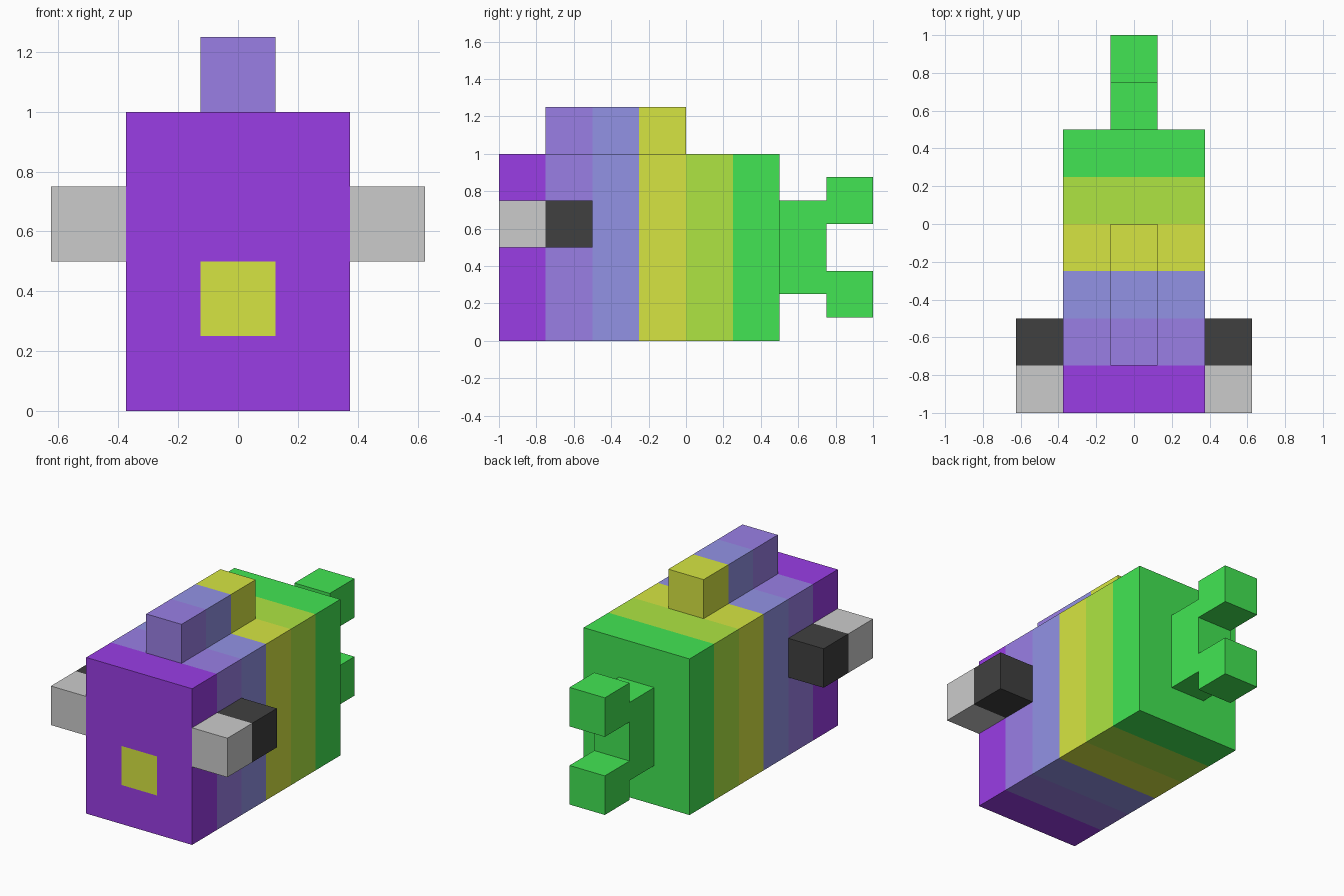
import bpy
import bmesh
from mathutils import Vector

if "Cube" in bpy.data.objects:
    bpy.data.objects.remove(bpy.data.objects["Cube"])

U = 0.25  # one block


def material(name, r, g, b):
    m = bpy.data.materials.new(name)
    m.diffuse_color = (r / 255, g / 255, b / 255, 1)
    m.use_nodes = True
    m.node_tree.nodes["Principled BSDF"].inputs["Base Color"].default_value = m.diffuse_color
    return m


STRIPES = [material("purple", 82, 12, 200), material("violet", 82, 54, 200),
           material("blue", 74, 74, 200), material("yellow", 172, 200, 14),
           material("lime", 108, 200, 14), material("green", 14, 200, 22)]
BLACK = material("black", 13, 13, 13)


def finish(name, bm, mats):
    bmesh.ops.recalc_face_normals(bm, faces=bm.faces)
    me = bpy.data.meshes.new(name)
    bm.to_mesh(me)
    bm.free()
    for m in mats:
        me.materials.append(m)
    ob = bpy.data.objects.new(name, me)
    bpy.context.collection.objects.link(ob)
    return ob


def box(lo, hi):
    bm = bmesh.new()
    bmesh.ops.create_cube(bm, size=1)
    lo, hi = Vector(lo), Vector(hi)
    for v in bm.verts:
        v.co = [(lo[i] + hi[i]) / 2 + v.co[i] * (hi[i] - lo[i]) for i in range(3)]
    return bm


def cut(bm, faces, co, no):
    geom = set(faces)
    for f in faces:
        geom.update(f.verts, f.edges)
    bmesh.ops.bisect_plane(bm, geom=list(geom), plane_co=co, plane_no=no)


def stripe(bm):
    # slice into crosswise bands and colour each by its position
    for i in range(1, 6):
        cut(bm, bm.faces[:], (0, -1 + i * U, 0), (0, 1, 0))
    for f in bm.faces:
        y = f.calc_center_median().y
        f.material_index = min(5, max(0, int((y + 1 - f.normal.y * 0.01) / U)))


# Striped body with a square mouth in the front face
bm = box((-0.375, -1, 0), (0.375, 0.5, 1))
bm.normal_update()
stripe(bm)


def front():
    return [f for f in bm.faces if f.calc_center_median().y < -0.999]


for x in (-0.125, 0.125):
    cut(bm, front(), (x, 0, 0), (1, 0, 0))
for z in (0.25, 0.5):
    cut(bm, front(), (0, 0, z), (0, 0, 1))
for f in front():
    c = f.calc_center_median()
    if abs(c.x) < 0.1 and 0.25 < c.z < 0.5:
        f.material_index = 3
finish("body", bm, STRIPES)

# Striped fin along the back
bm = box((-0.125, -0.75, 1), (0.125, 0, 1.25))
bm.normal_update()
stripe(bm)
finish("back_fin", bm, STRIPES)

# Forked tail: side profile extruded across
upper = [(1, 0.625), (1, 0.875), (0.75, 0.875), (0.75, 0.75), (0.5, 0.75)]
half = [(0.75, 0.625)] + upper
profile = half + [(y, 1 - z) for y, z in reversed(half)]
bm = bmesh.new()
face = bm.faces.new([bm.verts.new((-0.125, y, z)) for y, z in profile])
ext = bmesh.ops.extrude_face_region(bm, geom=[face])["geom"]
bmesh.ops.translate(bm, vec=(0.25, 0, 0),
                    verts=[g for g in ext if isinstance(g, bmesh.types.BMVert)])
finish("tail", bm, [STRIPES[5]])

# Eyes: a grey block in front of a black block on each side
for side, x in (("left", -0.625), ("right", 0.375)):
    finish(side + "_eye_front", box((x, -1, 0.5), (x + U, -0.75, 0.75)), [])
    finish(side + "_eye_back", box((x, -0.75, 0.5), (x + U, -0.5, 0.75)), [BLACK])
